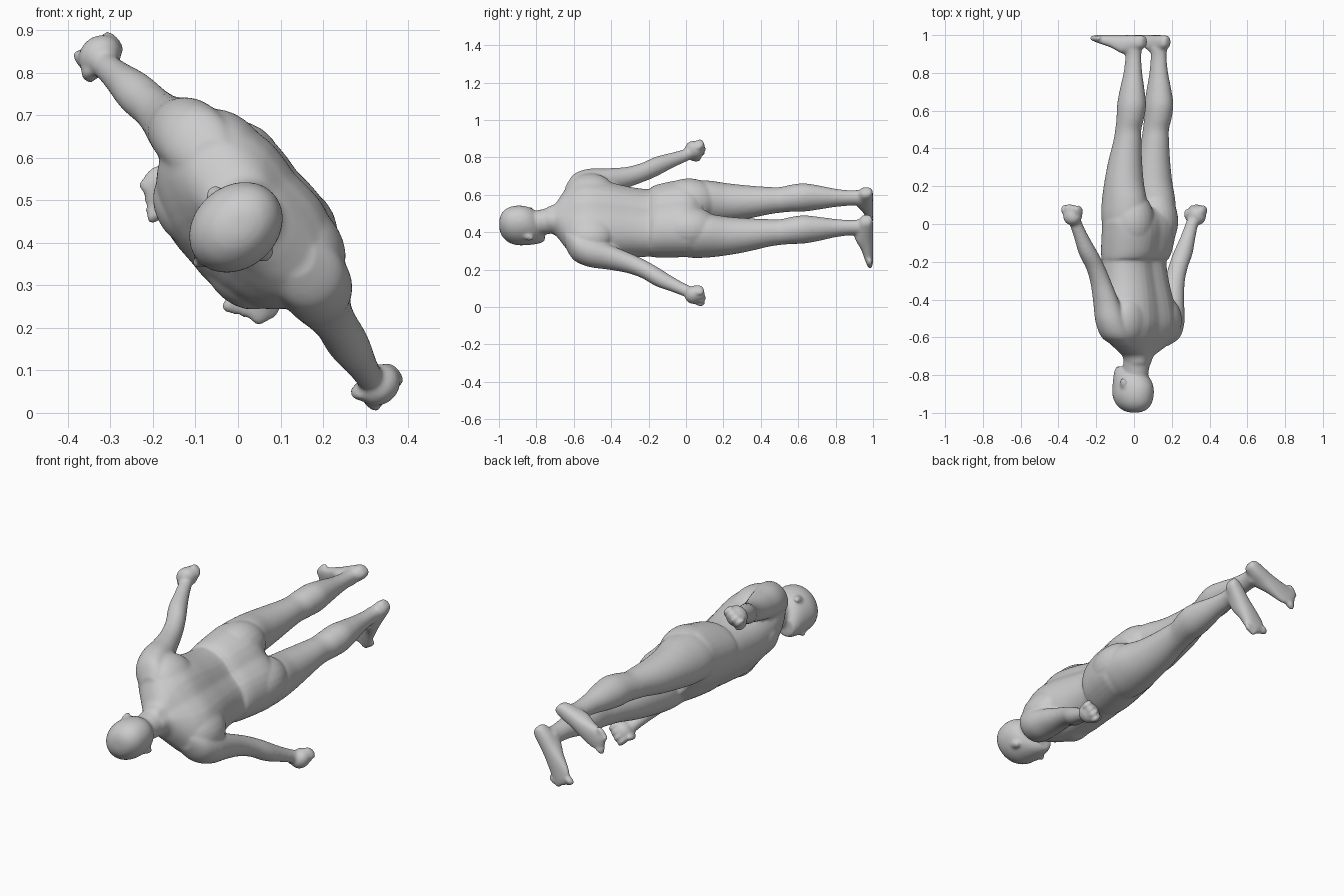
import bpy, bmesh, math
from mathutils import Matrix, Vector

# Body frame: s = sideways, f = forward, y = from head to feet; figure lies rolled about y
FRAME = Matrix(((-.646, -.763, 0, 0), (0, 0, 1, 0), (.763, -.646, 0, .45), (0, 0, 0, 1)))
bm = bmesh.new()
SEG = 40


def spline(rows, steps=5):
    out = []
    for i in range(len(rows) - 1):
        p = [rows[max(i - 1, 0)], rows[i], rows[i + 1], rows[min(i + 2, len(rows) - 1)]]
        for k in range(steps):
            t = k / steps
            out.append([.5 * (2 * b + (c - a) * t + (2 * a - 5 * b + 4 * c - d) * t * t
                              + (3 * b - a - 3 * c + d) * t ** 3) for a, b, c, d in zip(*p)])
    return out + [list(rows[-1])]


def loft(rows, side=1, across='f', groove=0, power=2):
    """rows: s, f, y, half width, half depth; depth runs along f or y"""
    rings = []
    for s, f, y, rs, rd in spline(rows):
        ring = []
        for i in range(SEG):
            a = math.tau * i / SEG
            ca, sa = math.cos(a), math.sin(a)
            ca = math.copysign(abs(ca) ** (2 / power), ca)
            sa = math.copysign(abs(sa) ** (2 / power), sa)
            sa *= 1 - groove * math.exp(-(ca / .25) ** 2) * (1 if sa < 0 else .4)
            p = (s + rs * ca, f + rd * sa, y) if across == 'f' else (s + rs * ca, f, y + rd * sa)
            ring.append(bm.verts.new(FRAME @ Vector((p[0] * side, p[1], p[2]))))
        rings.append(ring)
    for a, b in zip(rings, rings[1:]):
        for i in range(SEG):
            j = (i + 1) % SEG
            bm.faces.new((a[i], a[j], b[j], b[i]))
    bm.faces.new(rings[0])
    bm.faces.new(rings[-1])


def blob(c, r, side=1, tilt=0):
    m = (FRAME @ Matrix.Translation((c[0] * side, c[1], c[2])) @ Matrix.Rotation(tilt * side, 4, 'Y')
         @ Matrix.Diagonal((*r, 1)))
    bmesh.ops.create_uvsphere(bm, u_segments=24, v_segments=16, radius=1, matrix=m)


# Torso with sloping shoulders and a spine groove
loft([(0, -.026, -.74, .066, .068), (0, -.028, -.70, .085, .076), (0, -.034, -.67, .135, .09),
      (0, -.038, -.635, .195, .107), (0, -.038, -.59, .24, .132), (0, -.028, -.52, .25, .16),
      (0, -.014, -.42, .23, .165), (0, -.004, -.30, .205, .15), (0, 0, -.20, .197, .138),
      (0, -.015, -.10, .195, .13)], groove=.09, power=2.25)
# Pelvis, slightly wider than the waist so the waistline shows
loft([(0, -.008, -.185, .204, .145), (0, -.018, -.14, .212, .156), (0, -.034, -.04, .224, .16),
      (0, -.037, .03, .224, .148), (0, -.032, .085, .18, .11)], groove=.08, power=2.25)
# Neck
loft([(0, -.035, -.64, .09, .08), (0, -.028, -.70, .074, .072), (-.003, -.012, -.76, .067, .072),
      (-.006, -.005, -.83, .06, .065)])
# Head
loft([(-.007, .003, -.998, .02, .028), (-.007, .004, -.986, .053, .066), (-.007, .008, -.955, .082, .1),
      (-.007, .012, -.91, .096, .117), (-.008, .014, -.86, .095, .117), (-.008, .024, -.815, .086, .104),
      (-.008, .044, -.78, .07, .08), (-.008, .064, -.755, .047, .05)])
# Nose, brow, mouth and chin
blob((-.014, .131, -.83), (.015, .018, .015))
blob((-.014, .123, -.855), (.01, .016, .03))
blob((-.01, .105, -.885), (.055, .024, .012))
blob((-.012, .114, -.800), (.026, .014, .012))
blob((-.01, .097, -.770), (.028, .022, .018))

for side in (1, -1):
    # Ear
    blob((.096 - .007 * side, 0, -.845), (.012, .02, .032), side, .25)
    # Chest muscle, shoulder blade, buttock
    blob((.09, .06, -.45), (.11, .086, .1), side)
    blob((.135, -.085, -.51), (.12, .086, .13), side)
    blob((.098, -.066, .015), (.12, .122, .16), side)
    # Arm
    loft([(.15, -.048, -.645, .045, .05), (.195, -.047, -.60, .08, .082), (.236, -.042, -.52, .08, .085),
          (.264, -.033, -.42, .066, .073), (.296, -.025, -.32, .056, .058), (.333, -.02, -.24, .054, .05),
          (.384, -.012, -.16, .056, .049), (.436, -.005, -.07, .043, .038),
          (.472, 0, -.005, .037, .033), (.5, 0, .04, .036, .036)], side)
    # Fist with curled fingers and thumb
    blob((.507, -.004, .044), (.046, .054, .052), side, -.4)
    for k in range(4):
        blob((.522 - .004 * k, .034 - .027 * k, .078 - .004 * abs(k - 1)), (.034, .016, .028), side, -.4)
    blob((.49, .044, .045), (.018, .018, .036), side, -.3)
    # Leg
    loft([(.115, -.025, -.06, .09, .11), (.118, -.03, .03, .107, .128), (.117, -.032, .12, .108, .127),
          (.117, -.03, .22, .1, .108), (.115, -.036, .33, .087, .092), (.113, -.05, .44, .072, .076),
          (.113, -.056, .50, .067, .071), (.113, -.07, .56, .07, .075), (.112, -.078, .63, .072, .08),
          (.11, -.08, .71, .061, .069), (.106, -.082, .80, .046, .052), (.104, -.083, .88, .038, .045),
          (.104, -.085, .93, .039, .047), (.106, -.085, .97, .034, .045)], side)
    # Kneecap and ankle bones
    blob((.113, -.006, .48), (.042, .022, .055), side)
    blob((.106, -.075, .925), (.045, .018, .018), side)
    # Foot, turned outward
    loft([(.095, -.157, .968, .018, .02), (.098, -.14, .963, .034, .035), (.107, -.095, .957, .042, .043),
          (.122, -.04, .95, .047, .05), (.139, .02, .966, .052, .035), (.156, .075, .976, .058, .025),
          (.166, .105, .982, .057, .019), (.171, .125, .984, .047, .015)], side, 'y', power=2.4)
    # Toes
    for k in range(5):
        size = .019 if k == 0 else .014
        blob((.137 + .0195 * k, .135 - .008 * k - .0015 * k * k, .984), (size * .9, .028, size), side)

bmesh.ops.recalc_face_normals(bm, faces=bm.faces)
mesh = bpy.data.meshes.new("human_body")
bm.to_mesh(mesh)
bm.free()
body = bpy.data.objects.new("human_body", mesh)
bpy.context.collection.objects.link(body)

# Fuse the overlapping parts into one smooth skin
fuse = body.modifiers.new("fuse", 'REMESH')
fuse.mode = 'VOXEL'
fuse.voxel_size = .007
fuse.use_smooth_shade = True
soften = body.modifiers.new("soften", 'SMOOTH')
soften.factor = .5
soften.iterations = 11
